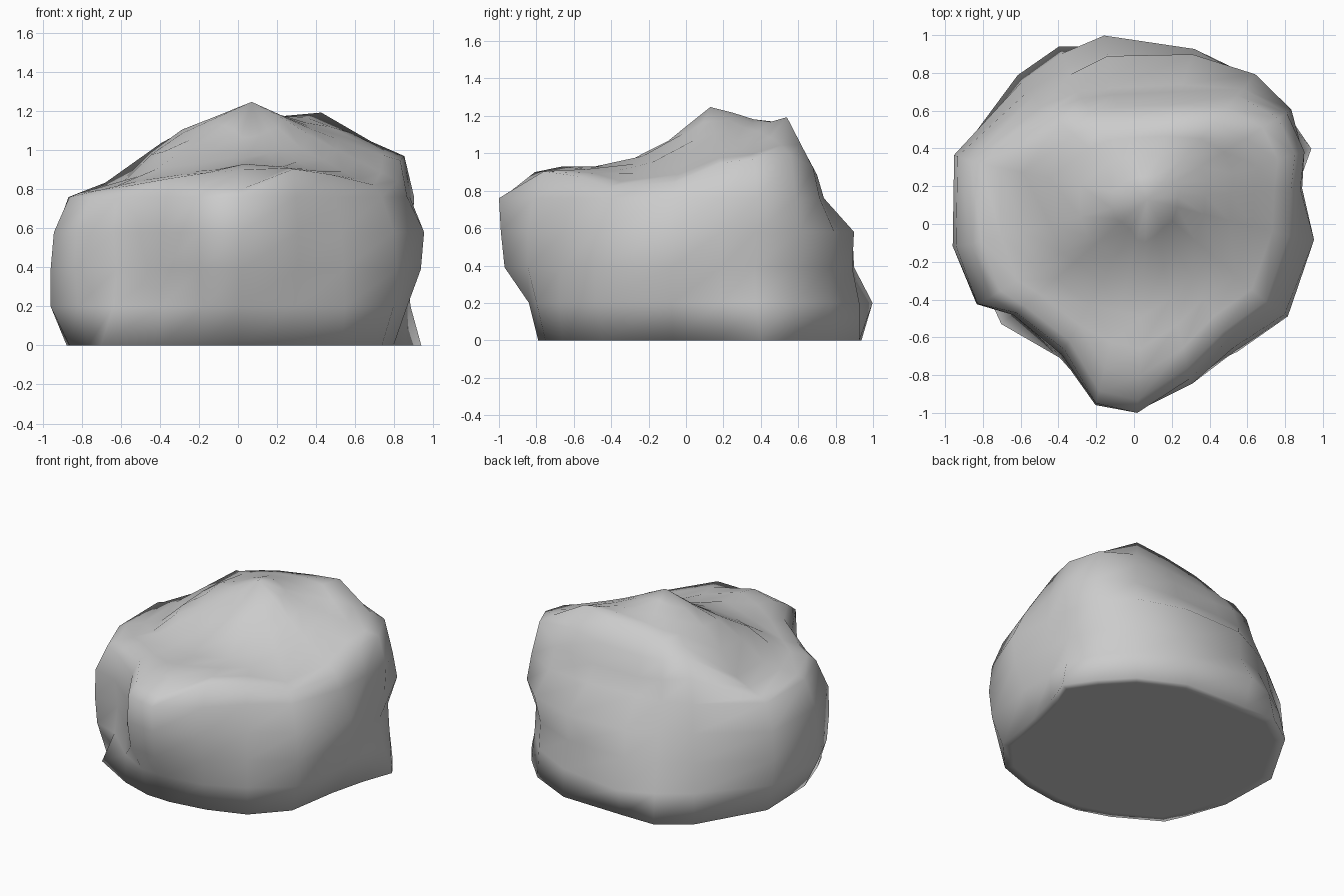
import bpy, bmesh
from math import sin, cos, radians

# Compass directions of the rock's corners (degrees from +x)
ANGLES = [radians(a) for a in (-5, 12, 23, 36, 51, 71, 99, 113, 128, 159,
                               187, 207, 217, 241, 258, 271, 290, 309, 329)]
N = len(ANGLES)
# Boulder cross-sections: height -> radius at each corner
SECTIONS = {
    0.00: (.80, .88, 1.02, 1.0, 1.0, .98, .95, 1.02, 1.0, .94, .87, .86, .88, .81, .80, .79, .80, .85, .86),
    0.20: (.87, .88, .96, .98, .99, .98, 1.01, .98, .96, 1.0, .967, .92, .80, .81, .85, .84, .85, .87, .93),
    0.39: (.94, .90, .94, .97, .98, .94, .91, .90, .90, 1.02, .967, .935, .78, .80, .95, .97, .90, .86, .95),
    0.58: (.957, .91, .97, 1.03, 1.02, .95, .90, .86, .86, 1.0, .95, .93, .80, .79, .98, .99, .90, .84, .93),
    0.76: (.87, .90, .98, 1.0, .92, .78, .73, .76, .79, .93, .87, .85, .78, .76, .97, 1.0, .87, .79, .86),
}
# Top relief: heights on a coarse grid (rows run front to back)
XS = (-.82, -.55, -.38, .07, .42, .82)
RELIEF = {
    -.95: (.76, .76, .77, .79, .77, .76),
    -.77: (.76, .77, .83, .94, .88, .77),
    -.37: (.77, .83, .88, .93, .90, .79),
    -.07: (.78, .85, 1.04, 1.08, .99, .84),
    .10: (.78, .86, 1.07, 1.25, 1.08, .92),
    .22: (.78, .86, 1.07, 1.24, 1.10, .96),
    .37: (.78, .86, 1.08, 1.19, 1.14, .97),
    .55: (.78, .85, 1.05, 1.15, 1.20, .97),
    .74: (.76, .77, .78, .78, .84, .80),
}
CENTRE = (.07, .13)


def interp(keys, values, t):
    t = min(max(t, keys[0]), keys[-1])
    for i in range(len(keys) - 1):
        if t <= keys[i + 1]:
            f = (t - keys[i]) / (keys[i + 1] - keys[i])
            return values[i] * (1 - f) + values[i + 1] * f


def top_height(x, y):
    return interp(list(RELIEF), [interp(XS, row, x) for row in RELIEF.values()], y)


bm = bmesh.new()


def add_ring(radii, height, s=1.0, centre=(0, 0)):
    """Closed ring of corners, shrunk by s toward centre."""
    ring = []
    for r, a in zip(radii, ANGLES):
        x = s * r * cos(a) + (1 - s) * centre[0]
        y = s * r * sin(a) + (1 - s) * centre[1]
        ring.append(bm.verts.new((x, y, height(x, y))))
    return ring


# Flat underside rim, side rings, then uneven top rings shrinking to the peak
rings = [add_ring(SECTIONS[0.0], lambda x, y: 0, .93)]
for z, radii in SECTIONS.items():
    rings.append(add_ring(radii, lambda x, y: z))
for s in (.94, .83, .7, .55, .38, .2):
    rings.append(add_ring(SECTIONS[0.76], top_height, s, CENTRE))

# Skin between rings, then fan the peak and the underside
for lo, hi in zip(rings, rings[1:]):
    for i in range(N):
        j = (i + 1) % N
        bm.faces.new((lo[i], lo[j], hi[j], hi[i]))
peak = bm.verts.new((*CENTRE, top_height(*CENTRE)))
base = bm.verts.new((0, 0, 0))
for i in range(N):
    j = (i + 1) % N
    bm.faces.new((rings[-1][i], rings[-1][j], peak))
    bm.faces.new((rings[0][j], rings[0][i], base))

for f in bm.faces:
    f.smooth = True
mesh = bpy.data.meshes.new("boulder")
bm.to_mesh(mesh)
bm.free()
bpy.context.collection.objects.link(bpy.data.objects.new("boulder", mesh))
